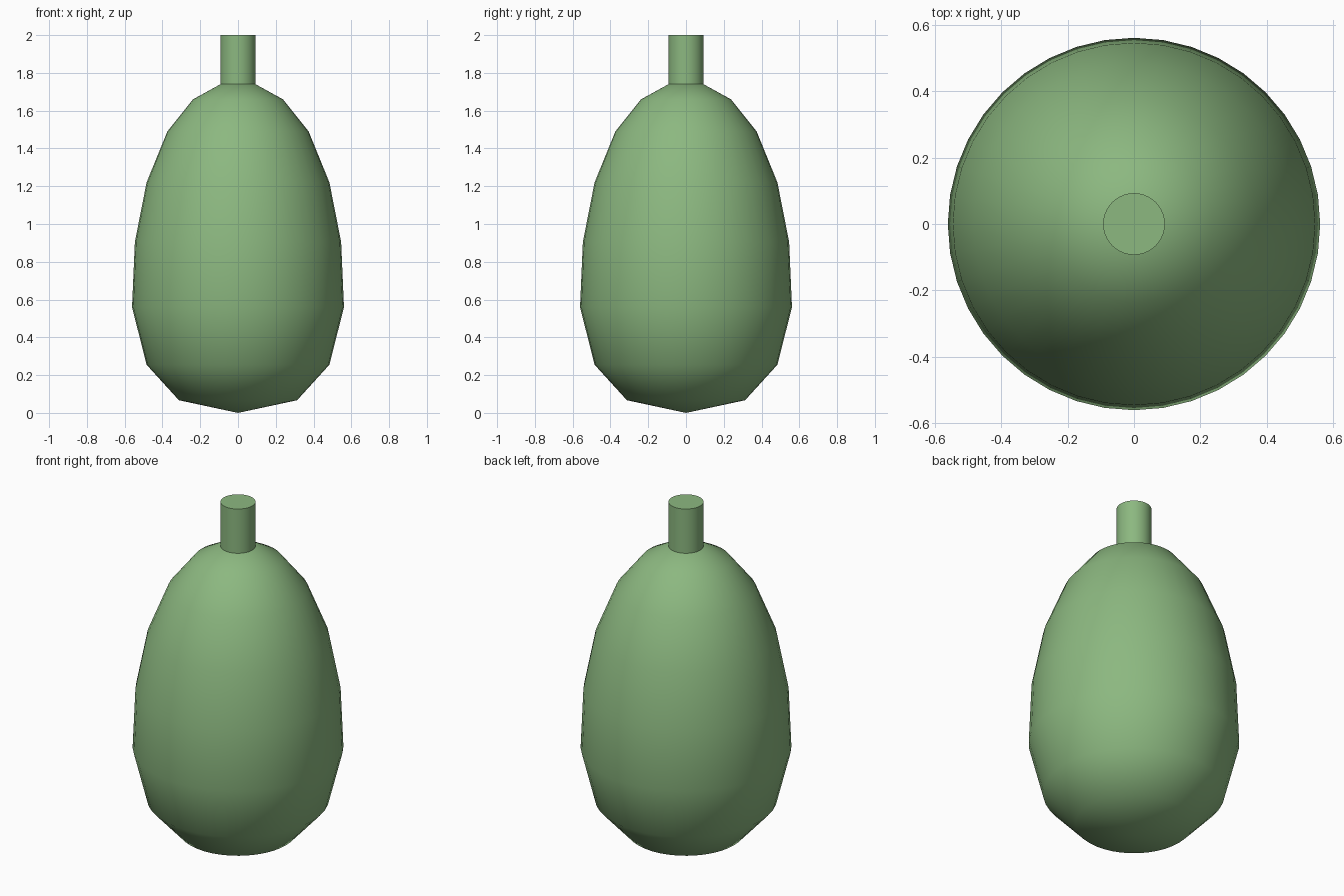
import bpy
import bmesh
import math
from mathutils import Matrix, Vector

cube = bpy.data.objects.get("Cube")
if cube:
    bpy.data.objects.remove(cube, do_unlink=True)

SIDES = 40

green = bpy.data.materials.new("leaf_green")
green.use_nodes = True
colour = (0.262, 0.479, 0.216, 1)
green.diffuse_color = colour
green.node_tree.nodes["Principled BSDF"].inputs["Base Color"].default_value = colour


def lathe(name, profile):
    """Spin a radius/height profile around z; returns the object."""
    bm = bmesh.new()
    verts = [bm.verts.new((0, -r, z)) for r, z in profile]
    edges = [bm.edges.new(pair) for pair in zip(verts, verts[1:])]
    bmesh.ops.spin(bm, geom=verts + edges, cent=(0, 0, 0), axis=(0, 0, 1),
                   angle=math.tau, steps=SIDES, use_merge=True)
    bmesh.ops.remove_doubles(bm, verts=bm.verts, dist=0.0005)
    # Close the open rims
    rims = [e for e in bm.edges if e.is_boundary]
    if rims:
        bmesh.ops.holes_fill(bm, edges=rims, sides=0)
    bmesh.ops.recalc_face_normals(bm, faces=bm.faces)
    mesh = bpy.data.meshes.new(name)
    bm.to_mesh(mesh)
    bm.free()
    mesh.materials.append(green)
    obj = bpy.data.objects.new(name, mesh)
    bpy.context.collection.objects.link(obj)
    return obj


def smooth(obj, degrees):
    bpy.ops.object.select_all(action="DESELECT")
    obj.select_set(True)
    bpy.context.view_layer.objects.active = obj
    bpy.ops.object.shade_smooth_by_angle(angle=math.radians(degrees))


# Egg-shaped body with a shallow pointed underside
body = lathe("body", [(0, 0), (0.313, 0.067), (0.484, 0.255), (0.561, 0.56),
                      (0.546, 0.905), (0.484, 1.22), (0.374, 1.49),
                      (0.238, 1.66), (0.093, 1.74)])
smooth(body, 60)

# Short round stem on top
stem = lathe("stem", [(0.093, 1.74), (0.093, 2)])
smooth(stem, 40)
